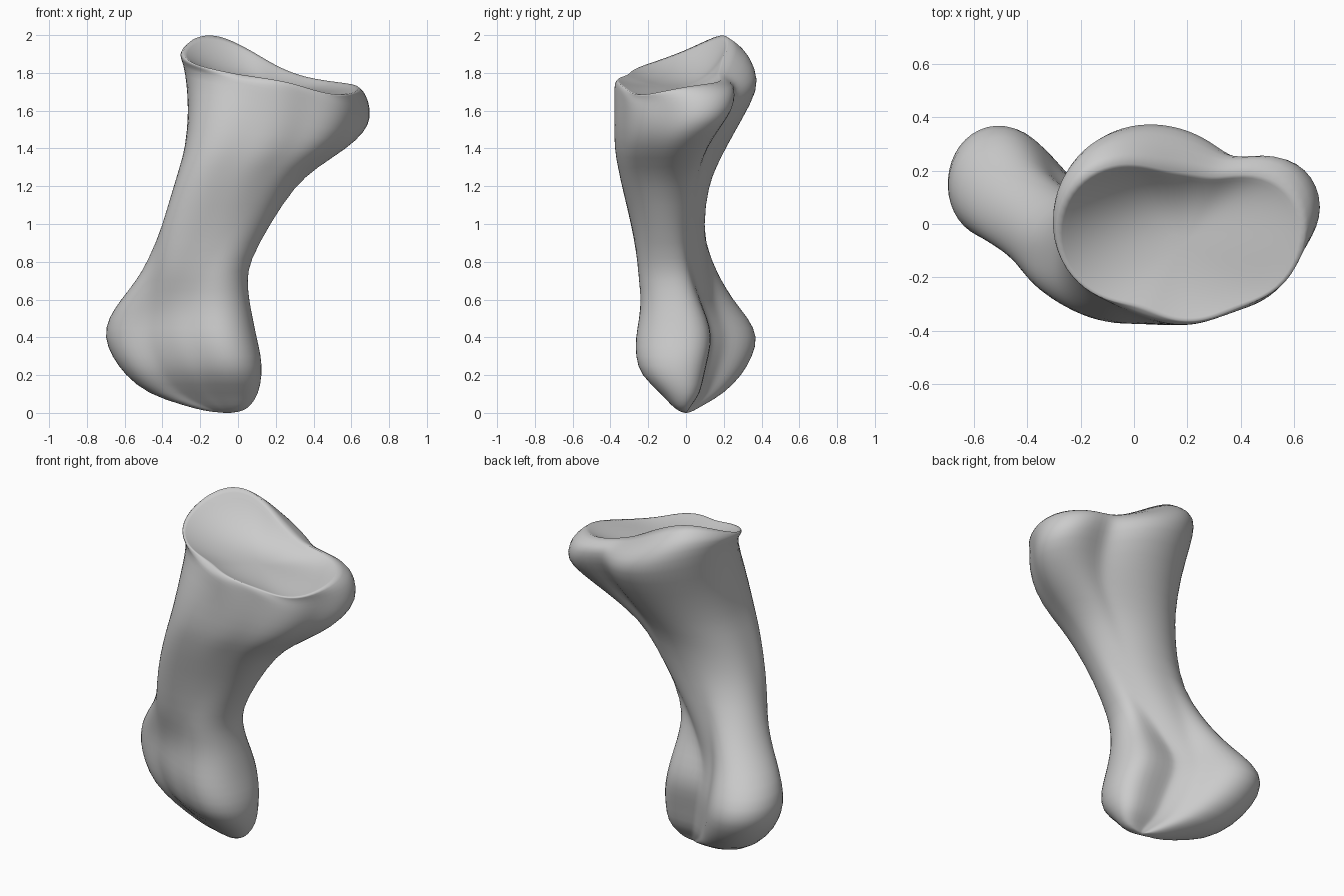
import bpy
import bmesh
from math import cos, sin, tau, exp, log, hypot

SIDES = 44

cube = bpy.data.objects.get("Cube")
if cube:
    bpy.data.objects.remove(cube, do_unlink=True)


def mix(a, b, t):
    return a + (b - a) * t


def fit(points, box):
    """Stretch an outline so that it fills the box x0, x1, y0, y1."""
    xs, ys = zip(*points)
    x0, x1, y0, y1 = box
    return [(mix(x0, x1, (x - min(xs)) / (max(xs) - min(xs))),
             mix(y0, y1, (y - min(ys)) / (max(ys) - min(ys)))) for x, y in points]


def outline(center, lobes, sharpness=25):
    """Trace the soft union of round lobes, normalised to a unit box."""
    def inside(x, y):
        total = sum(exp(-sharpness * (hypot(x - a, y - b) - r)) for a, b, r in lobes)
        return log(total) > 0

    points = []
    for i in range(SIDES):
        dx, dy = cos(tau * i / SIDES), sin(tau * i / SIDES)
        near, far = 0, 2
        for _ in range(30):
            mid = (near + far) / 2
            if inside(center[0] + dx * mid, center[1] + dy * mid):
                near = mid
            else:
                far = mid
        points.append((center[0] + dx * near, center[1] + dy * near))
    return fit(points, (0, 1, 0, 1))


# Section shapes: two-knuckled lower end, oval shaft, flanged upper end, rim
lower_shape = outline((-.28, .04), [(-.5, .17, .18), (-.53, .09, .13), (-.34, .03, .15),
                                    (-.24, -.05, .13),
                                    (-.08, -.09, .165), (-.02, .01, .11)])
shaft_shape = outline((0, 0), [(0, 0, .5), (-.22, -.22, .28)])
upper_lobes = [(.08, .03, .35), (.52, .075, .175), (.19, -.15, .21), (.39, -.095, .2)]
upper_shape = outline((.2, 0), upper_lobes)
neck_shape = outline((.2, 0), upper_lobes + [(-.05, -.15, .21)])
rim_shape = outline((.17, -.06), [(-.02, -.03, .25), (.2, -.02, .19), (.44, -.01, .19),
                                  (.22, -.14, .21), (.42, -.1, .17)])


def section(box, start, end, t):
    """Blend two section shapes and fit the result to a box."""
    return fit([(mix(a[0], b[0], t), mix(a[1], b[1], t))
                for a, b in zip(start, end)], box)


def shoulder_height(x, y):
    return 1.74 - .25 * x


def rim_height(x, y):
    ridge = exp(-((x + .12) ** 2 + (y - .2) ** 2) / .1)
    dip = exp(-((x - .52) ** 2 + (y + .24) ** 2) / .06)
    return 1.78 - .05 * max(x, 0) - .14 * min(x, 0) + .205 * ridge - .07 * dip


def socket_floor(x, y):
    return 1.75 - .12 * x


# Level sections: height, box, blend from shaft towards the nearer end
lower_levels = [
    (.01, (-.18, .03, -.04, .04), 1),
    (.04, (-.29, .07, -.08, .09), 1),
    (.1, (-.48, .11, -.13, .2), 1),
    (.2, (-.6, .13, -.245, .3), 1),
    (.3, (-.67, .125, -.27, .355), 1),
    (.4, (-.71, .1, -.27, .385), 1),
    (.5, (-.69, .08, -.25, .335), 1),
    (.6, (-.62, .06, -.24, .25), .85),
    (.7, (-.54, .05, -.25, .19), .62),
    (.8, (-.48, .06, -.26, .14), .38),
]
upper_levels = [
    (1, (-.4, .17, -.29, .09), 0),
    (1.2, (-.34, .3, -.34, .12), .3),
    (1.3, (-.31, .42, -.36, .16), .6),
    (1.4, (-.28, .58, -.38, .21), .9),
]

# Tilted sections: step from top level (0) to shoulder (1) to rim (2), box
tilted = [
    (.5, (-.26, .675, -.38, .3)),
    (1, (-.28, .71, -.38, .385)),
    (1.5, (-.3, .695, -.38, .37)),
    (1.8, (-.31, .67, -.375, .32)),
    (2, (-.29, .64, -.365, .225)),
]

rings = []
for levels, end in ((lower_levels, lower_shape), (upper_levels, neck_shape)):
    for z, box, blend in levels:
        rings.append([(x, y, z) for x, y in section(box, shaft_shape, end, blend)])
for step, box in tilted:
    if step <= 1:
        points = section(box, neck_shape, upper_shape, step ** 2)
        ring = [(x, y, mix(1.4, shoulder_height(x, y), step)) for x, y in points]
    else:
        points = section(box, upper_shape, rim_shape, (step - 1) ** 2)
        ring = [(x, y, mix(shoulder_height(x, y), rim_height(x, y), step - 1))
                for x, y in points]
    rings.append(ring)
rim_index = len(rings) - 1

# Hollow joint socket inside the rim
cx, cy = .18, -.08
for f in (.92, .78, .6, .4, .2):
    ring = []
    for x, y, z in rings[rim_index]:
        px, py = mix(cx, x, f), mix(cy, y, f)
        ring.append((px, py, mix(socket_floor(px, py), z, f ** 3)))
    rings.append(ring)

# Skin the sections and close both ends
bm = bmesh.new()
crease = bm.edges.layers.float.new("crease_edge")
loops = [[bm.verts.new(p) for p in ring] for ring in rings]
bottom = bm.verts.new((-.05, 0, -.003))
top = bm.verts.new((cx, cy, socket_floor(cx, cy)))
for i in range(SIDES):
    j = (i + 1) % SIDES
    for low, high in zip(loops, loops[1:]):
        bm.faces.new((low[i], low[j], high[j], high[i]))
    bm.faces.new((bottom, loops[0][j], loops[0][i]))
    bm.faces.new((top, loops[-1][i], loops[-1][j]))
for i in range(SIDES):
    edge = bm.edges.get((loops[rim_index][i - 1], loops[rim_index][i]))
    edge[crease] = .5
bmesh.ops.recalc_face_normals(bm, faces=bm.faces)
for face in bm.faces:
    face.smooth = True

mesh = bpy.data.meshes.new("bone")
bm.to_mesh(mesh)
bm.free()
bone = bpy.data.objects.new("bone", mesh)
bpy.context.collection.objects.link(bone)
bone.modifiers.new("smooth", "SUBSURF").levels = 1
bone.modifiers["smooth"].render_levels = 1

# Plain grey finish
grey = bpy.data.materials.new("bone_grey")
grey.use_nodes = True
colour = (.6, .6, .6, 1)
grey.diffuse_color = colour
grey.node_tree.nodes["Principled BSDF"].inputs["Base Color"].default_value = colour
mesh.materials.append(grey)
